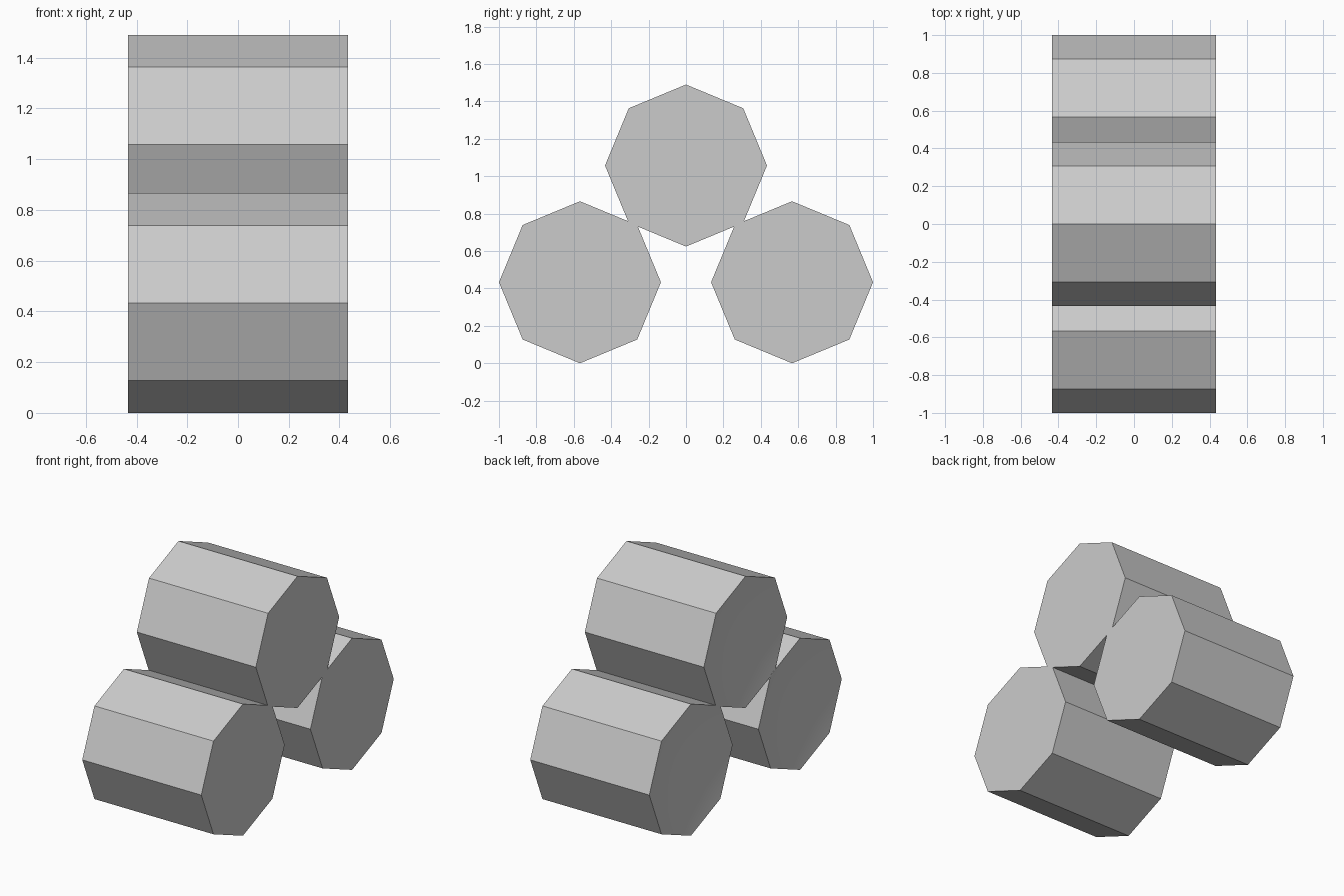
import bpy
import bmesh
from math import pi, radians

cube = bpy.data.objects.get("Cube")
if cube:
    bpy.data.objects.remove(cube, do_unlink=True)

RADIUS = 0.433
LENGTH = 2 * RADIUS
SPREAD = 1 - RADIUS
TOP_Z = 1.057
DISH = 0.08

# Plain grey shared by all barrels
grey = bpy.data.materials.new("light_grey")
grey.use_nodes = True
colour = (0.6, 0.6, 0.6, 1)
grey.diffuse_color = colour
grey.node_tree.nodes["Principled BSDF"].inputs["Base Color"].default_value = colour


def barrel(name, y, z):
    """Eight-sided barrel lying along x, corner up, with one dished end."""
    bpy.ops.mesh.primitive_cylinder_add(
        vertices=8, radius=RADIUS, depth=LENGTH,
        location=(0, y, z), rotation=(0, pi / 2, 0))
    obj = bpy.context.object
    obj.name = name
    obj.data.materials.append(grey)

    # Sink the middle of the right-hand end
    bm = bmesh.new()
    bm.from_mesh(obj.data)
    end = min(bm.faces, key=lambda f: f.normal.z)
    fan = bmesh.ops.poke(bm, faces=[end])
    fan["verts"][0].co.z += DISH
    bm.to_mesh(obj.data)
    bm.free()
    bpy.ops.object.shade_smooth_by_angle(angle=radians(30))


# Two barrels side by side with a third stacked on top
barrel("front_barrel", -SPREAD, RADIUS)
barrel("back_barrel", SPREAD, RADIUS)
barrel("top_barrel", 0, TOP_Z)
